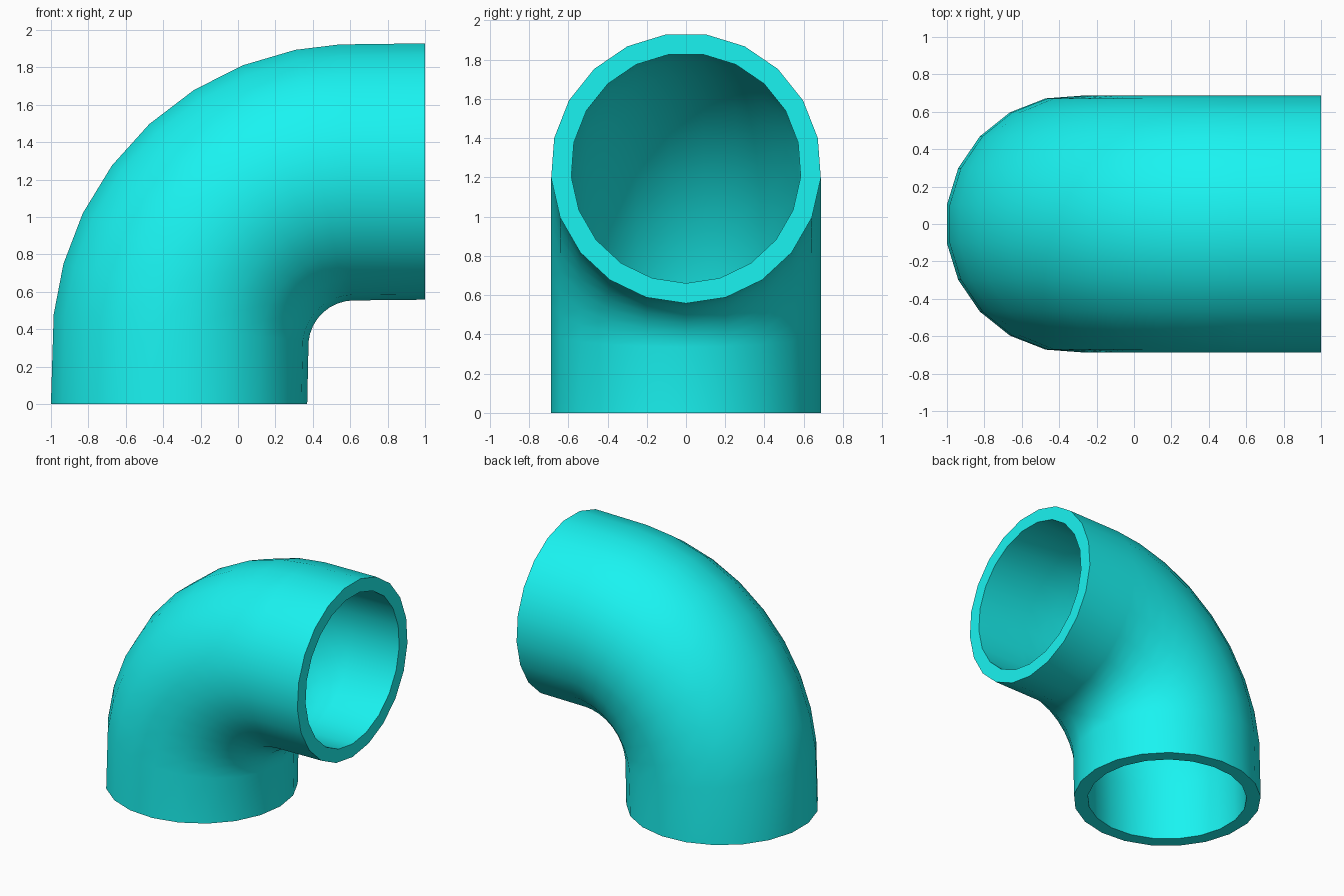
import bpy, bmesh
from math import radians, sin, cos, pi
from mathutils import Vector

if "Cube" in bpy.data.objects:
    bpy.data.objects.remove(bpy.data.objects["Cube"])

SIDES = 21
OUTER, INNER = 0.689, 0.586
BEND = Vector((0.62, 0, 0.31))   # centre of the bend
BEND_R = 0.933

# Stations along the pipe: (centre point, turn angle in degrees)
stations = [(Vector((-0.319, 0, 0)), 0)]
for a in (6, 15.8, 26.1, 36.7, 47.3, 58, 68.4, 78.8, 87.3):
    t = radians(a)
    stations.append((BEND + BEND_R * Vector((-cos(t), 0, sin(t))), a))
stations.append((Vector((1, 0, 1.247)), 90))

bm = bmesh.new()


def ring(centre, angle, radius):
    """Ring across the pipe, first vertex on the inside of the bend."""
    a = radians(angle)
    out = Vector((-cos(a), 0, sin(a)))
    side = Vector((0, 1, 0))
    return [bm.verts.new(centre + radius * (-cos(2 * pi * k / SIDES) * out
                                            + sin(2 * pi * k / SIDES) * side))
            for k in range(SIDES)]


# Outer wall going forward, inner wall coming back, closed by the end rims
rings = [ring(c, a, OUTER) for c, a in stations]
rings += [ring(c, a, INNER) for c, a in reversed(stations)]
for i, r in enumerate(rings):
    s = rings[(i + 1) % len(rings)]
    for k in range(SIDES):
        j = (k + 1) % SIDES
        bm.faces.new((r[k], r[j], s[j], s[k]))
bmesh.ops.recalc_face_normals(bm, faces=bm.faces)

mesh = bpy.data.meshes.new("pipe_elbow")
bm.to_mesh(mesh)
bm.free()
elbow = bpy.data.objects.new("pipe_elbow", mesh)
bpy.context.collection.objects.link(elbow)

# Cyan finish
mat = bpy.data.materials.new("cyan")
mat.diffuse_color = (0.01, 0.9, 0.88, 1)
mat.use_nodes = True
mat.node_tree.nodes["Principled BSDF"].inputs["Base Color"].default_value = mat.diffuse_color
mesh.materials.append(mat)

# Smooth walls, sharp rims
bpy.context.view_layer.objects.active = elbow
elbow.select_set(True)
bpy.ops.object.shade_smooth_by_angle(angle=radians(40))
